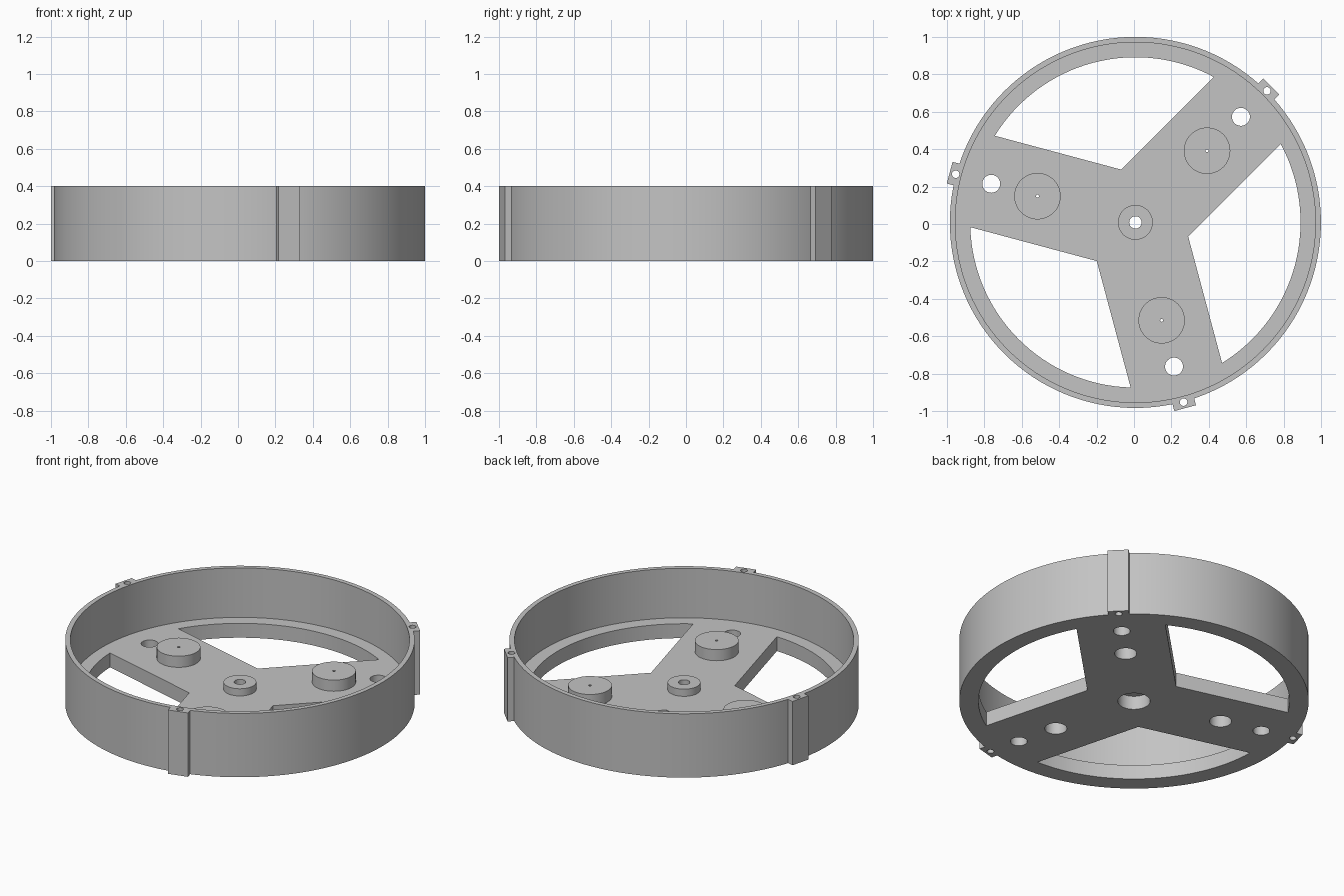
import bpy, bmesh
from math import sin, cos, asin, radians, pi
from mathutils import Vector

cube = bpy.data.objects.get("Cube")
if cube:
    bpy.data.objects.remove(cube, do_unlink=True)

CENTRE = Vector((0.0075, 0.0085))   # wheel axis
HEIGHT, FLOOR = 0.4, 0.09
OUTER, BORE, OPENING = 0.992, 0.963, 0.883
ARM_HALF = 0.253
ARMS = [radians(a) for a in (45, 165, 285)]

grey = bpy.data.materials.new("plain grey")
grey.use_nodes = True
grey.diffuse_color = (0.55, 0.55, 0.55, 1)
grey.node_tree.nodes["Principled BSDF"].inputs["Base Color"].default_value = grey.diffuse_color


def polar(r, a):
    return Vector((r * cos(a), r * sin(a)))


def prism(name, points, z0, z1):
    """Extrude a counter-clockwise outline from z0 to z1."""
    bm = bmesh.new()
    base = bm.faces.new([bm.verts.new((*(p + CENTRE), z0)) for p in points])
    top = bmesh.ops.extrude_face_region(bm, geom=[base])["geom"]
    verts = [v for v in top if isinstance(v, bmesh.types.BMVert)]
    bmesh.ops.translate(bm, verts=verts, vec=(0, 0, z1 - z0))
    bmesh.ops.recalc_face_normals(bm, faces=bm.faces)
    mesh = bpy.data.meshes.new(name)
    bm.to_mesh(mesh)
    bm.free()
    mesh.materials.append(grey)
    obj = bpy.data.objects.new(name, mesh)
    bpy.context.collection.objects.link(obj)
    return obj


def disc(name, r, z0, z1, at=Vector((0, 0)), sides=48):
    return prism(name, [at + polar(r, 2 * pi * i / sides) for i in range(sides)], z0, z1)


def combine(obj, tool, operation="DIFFERENCE"):
    """Apply a boolean and discard the tool."""
    mod = obj.modifiers.new("boolean", "BOOLEAN")
    mod.operation, mod.object, mod.solver = operation, tool, "EXACT"
    with bpy.context.temp_override(object=obj, active_object=obj):
        bpy.ops.object.modifier_apply(modifier=mod.name)
    bpy.data.objects.remove(tool, do_unlink=True)


def drill(obj, r, z0, z1, at=Vector((0, 0)), sides=32):
    combine(obj, disc("drill", r, z0, z1, at, sides))


# Drum: outer wall with a thin floor
drum = disc("drum", OUTER, 0, HEIGHT, sides=128)

# Clamp lugs standing on the outside of the wall
for a in ARMS:
    out, side = polar(1, a), polar(0.06, a + pi / 2)
    outline = [out * 0.98 - side, out * 1.028 - side, out * 1.028 + side, out * 0.98 + side]
    combine(drum, prism("lug", outline, 0, HEIGHT), "UNION")

drill(drum, BORE, FLOOR, HEIGHT + 0.1, sides=128)

# Openings between the three arms
spread = asin(ARM_HALF / OPENING)
for a in ARMS:
    start, end = a + spread, a + radians(120) - spread
    outline = [polar(ARM_HALF / sin(pi / 3), a + pi / 3)]
    outline += [polar(OPENING, start + (end - start) * i / 32) for i in range(33)]
    combine(drum, prism("opening", outline, -0.1, FLOOR + 0.1))

# Holes through the lugs, arms and floor
for a in ARMS:
    drill(drum, 0.02, -0.1, HEIGHT + 0.1, polar(0.995, a), 24)
    drill(drum, 0.048, -0.1, FLOOR + 0.1, polar(0.798, a))
    drill(drum, 0.063, -0.1, FLOOR + 0.1, polar(0.542, a))
drill(drum, 0.092, -0.1, FLOOR - 0.005)
drill(drum, 0.033, -0.1, FLOOR + 0.1)
parts = [drum]

# Round pads on the arms, hollow below with a pin hole on top
for i, a in enumerate(ARMS):
    at = polar(0.542, a)
    pad = disc(f"arm_pad_{i + 1}", 0.124, FLOOR, FLOOR + 0.07, at, 64)
    drill(pad, 0.063, -0.1, FLOOR + 0.04, at)
    drill(pad, 0.008, -0.1, FLOOR + 0.2, at, 12)
    parts.append(pad)

# Hub boss in the middle
hub = disc("hub_boss", 0.093, FLOOR, FLOOR + 0.045)
drill(hub, 0.033, -0.1, FLOOR + 0.2)
parts.append(hub)

# Smooth round walls, crisp edges
bpy.ops.object.select_all(action="DESELECT")
for part in parts:
    part.select_set(True)
bpy.context.view_layer.objects.active = drum
bpy.ops.object.shade_smooth_by_angle(angle=radians(30))
